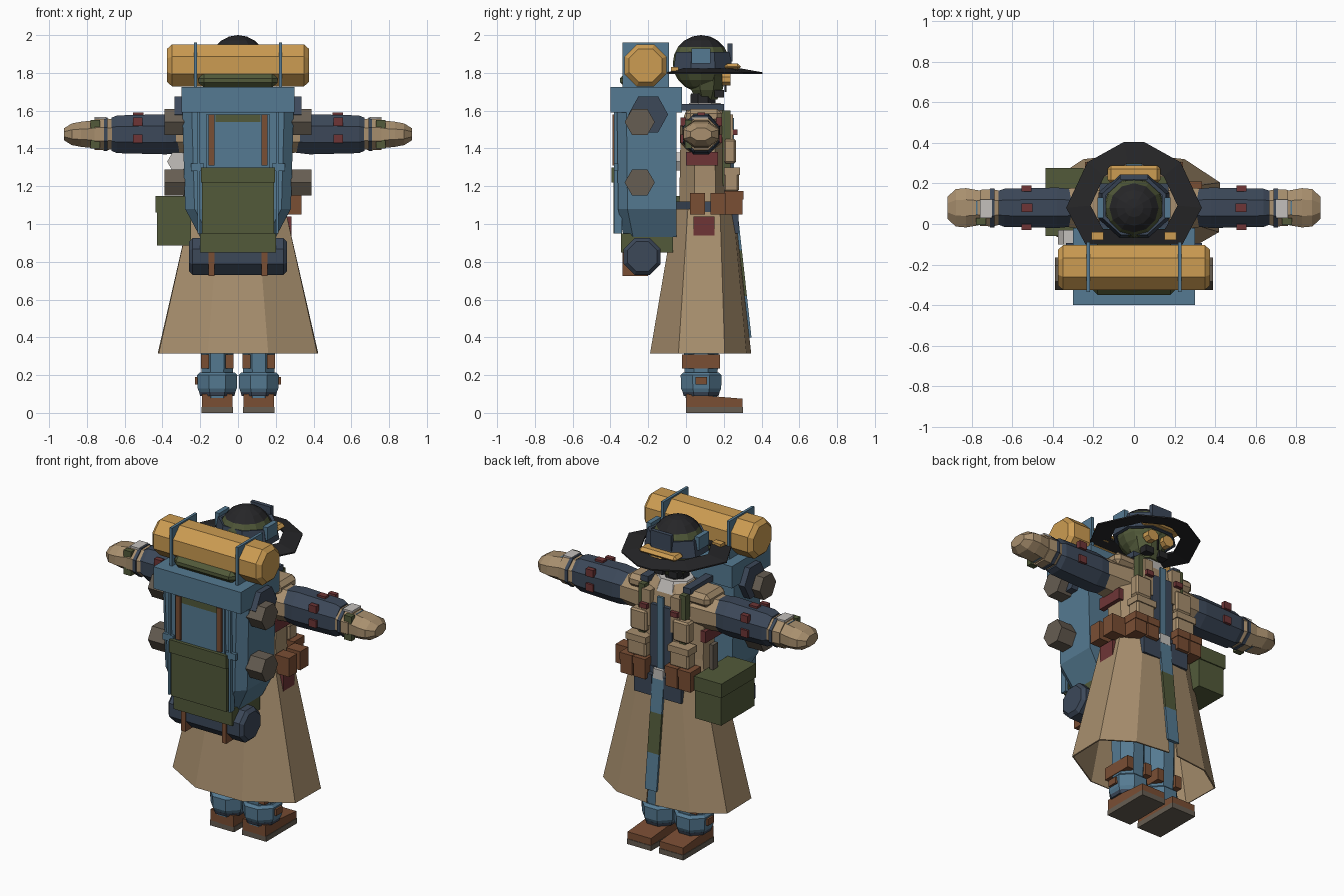
import bpy
import bmesh
from math import sin, cos, pi

cube = bpy.data.objects.get("Cube")
if cube:
    bpy.data.objects.remove(cube, do_unlink=True)


def material(name, code):
    """Flat material from a display hex colour, stored as linear values."""
    srgb = [b / 255 for b in bytes.fromhex(code)]
    colour = [((c + .055) / 1.055) ** 2.4 for c in srgb] + [1]
    mat = bpy.data.materials.new(name)
    mat.use_nodes = True
    mat.diffuse_color = colour
    mat.node_tree.nodes["Principled BSDF"].inputs["Base Color"].default_value = colour
    return mat


tan = material("tan cloth", "A88F6E")
blue = material("pack blue", "557A92")
navy = material("dark navy", "3C4859")
gold = material("bedroll gold", "CC9C52")
olive = material("olive cloth", "525A3A")
brown = material("brown leather", "7A4E34")
black = material("hat black", "262628")
taupe = material("grey taupe", "665D52")
maroon = material("maroon cloth", "6E3536")
pale = material("pale grey", "C4C0BC")


def finish(name, bm, *mats):
    bmesh.ops.recalc_face_normals(bm, faces=bm.faces)
    mesh = bpy.data.meshes.new(name)
    bm.to_mesh(mesh)
    bm.free()
    for mat in mats:
        mesh.materials.append(mat)
    obj = bpy.data.objects.new(name, mesh)
    bpy.context.collection.objects.link(obj)
    return obj


def loft(name, rings, mat, closed=True, caps=True):
    """Skin a sequence of equal-length point rings."""
    bm = bmesh.new()
    loops = [[bm.verts.new(p) for p in ring] for ring in rings]
    count = len(loops[0])
    for low, high in zip(loops, loops[1:]):
        for i in range(count if closed else count - 1):
            j = (i + 1) % count
            bm.faces.new((low[i], low[j], high[j], high[i]))
    if caps and closed:
        bm.faces.new(loops[0])
        bm.faces.new(loops[-1])
    return finish(name, bm, mat)


def tube(name, axis, centre, stations, mat, sides=8, caps=True, turn=.5):
    """Polygonal tube; each station is (position, first radius, second radius)."""
    rings = []
    for pos, ra, rb in stations:
        ring = []
        for i in range(sides):
            a = 2 * pi * (i + turn) / sides
            p = [centre[0] + ra * cos(a), centre[1] + rb * sin(a)]
            p.insert("xyz".index(axis), pos)
            ring.append(p)
        rings.append(ring)
    return loft(name, rings, mat, caps=caps)


def box(name, x, y, z, mat, bevel=0):
    """Box from (min, max) pairs."""
    rings = [[(x[0], y[0], h), (x[1], y[0], h), (x[1], y[1], h), (x[0], y[1], h)] for h in z]
    obj = loft(name, rings, mat)
    if bevel:
        mod = obj.modifiers.new("Bevel", "BEVEL")
        mod.width, mod.segments = bevel, 1
    return obj


def flip(pair, side):
    return tuple(sorted((pair[0] * side, pair[1] * side)))


def mirrored(profile):
    return profile + [(-x, y) for x, y in reversed(profile)]


# Backpack: chamfered body, lid, pockets and straps
def pack_ring(half, back, z):
    corner = [(half, -.05), (half, back + .05), (half - .05, back)]
    return [(x, y, z) for x, y in mirrored(corner)]


loft("pack_body", [pack_ring(.2, -.33, .93), pack_ring(.28, -.36, 1.08),
                   pack_ring(.295, -.365, 1.6)], blue)
box("pack_lid", (-.3, .3), (-.4, -.02), (1.59, 1.725), blue)
box("pack_top_hump", (-.21, .21), (-.35, -.1), (1.72, 1.8), olive, .03)
box("pack_panel", (-.17, .17), (-.375, -.36), (1.3, 1.58), blue)
box("pack_panel_trim", (-.12, .12), (-.38, -.36), (1.54, 1.58), olive)
box("pack_panel_inset", (-.12, .12), (-.379, -.37), (1.31, 1.54), blue)
box("pack_green_pocket", (-.19, .19), (-.385, -.34), (.95, 1.3), olive)
box("pack_green_flap", (-.195, .195), (-.395, -.36), (1.22, 1.3), olive)
box("pack_bottom_flap", (-.2, .2), (-.345, -.07), (.85, .95), olive)
for s in (-1, 1):
    box("pack_strap", flip((.125, .155), s), (-.388, -.36), (1.31, 1.58), brown)
    box("pack_buckle", flip((.18, .25), s), (-.38, -.36), (1.28, 1.32), blue)
    box("pack_rib", flip((.2, .215), s), (-.38, -.34), (.95, 1.59), blue)
    box("under_roll_strap", flip((.125, .155), s), (-.337, -.2), (.725, .91), brown)
    box("bedroll_strap", flip((.217, .234), s), (-.335, -.09), (1.7, 1.96), blue)
    box("shoulder_strap", flip((.12, .17), s), (-.05, .2), (1.6, 1.635), navy)
    box("chest_strap", flip((.12, .16), s), (.19, .235), (1.2, 1.6), olive)
    # Side rolls on the pack
    for height in (1.54, 1.22):
        tube("side_roll", "x", (-.245, height),
             [(s * .28, .08, .08), (s * .39, .08, .08)], taupe, 6, turn=0)
    tube("side_canister", "x", (-.2, 1.58),
         [(s * .25, .105, .11), (s * .335, .105, .11)], navy, 6, turn=0)
tube("bedroll", "x", (-.215, 1.84), [(-.375, .095, .095), (-.35, .12, .12),
                                    (.35, .12, .12), (.375, .095, .095)], gold)
tube("under_roll", "x", (-.232, .828), [(-.26, .085, .085), (-.24, .106, .106),
                                       (.24, .106, .106), (.26, .085, .085)], navy)
tube("round_flask", "y", (-.32, 1.33), [(-.1, .055, .055), (-.03, .055, .055)], pale, 6, turn=0)

# Satchel on the hip
box("satchel", (-.43, -.25), (-.055, .27), (.885, 1.14), olive)
box("satchel_flap", (-.437, -.25), (-.06, .277), (1.06, 1.147), olive)
box("satchel_sling", (-.29, -.265), (.1, .15), (1.12, 1.3), taupe)

# Long coat skirt, open at the front, hollow below
hem = mirrored([(.03, .345), (.25, .32), (.425, .205), (.42, -.04), (.16, -.19)])
waist = mirrored([(.015, .26), (.14, .25), (.25, .18), (.25, .01), (.1, -.06)])
skirt = loft("coat_skirt", [[(x, y, .315) for x, y in hem],
                            [(x, y, 1.08) for x, y in waist]], tan, closed=False)
skirt.modifiers.new("Thickness", "SOLIDIFY").thickness = .008


# Tabard hanging in the front opening
def tabard(name, low, high, mat):
    def row(z):
        y = .356 - (z - .315) * .11
        return [(-.04, y, z), (.04, y, z), (.04, y - .02, z), (-.04, y - .02, z)]
    loft(name, [row(low), row(high)], mat)


tabard("tabard_low", .4, .62, blue)
tabard("tabard_mid", .62, .86, olive)
tabard("tabard_top", .86, 1.08, blue)

# Coat torso
body = [(1.02, .26, .15), (1.2, .245, .145), (1.45, .25, .14), (1.57, .22, .12), (1.63, .12, .09)]
tube("coat_torso", "z", (0, .1), body, tan)
tube("belt", "z", (0, .1), [(1.06, .275, .165), (1.12, .27, .165)], navy)
tube("scarf", "z", (0, .1), [(1.57, .14, .12), (1.64, .11, .09)], pale)
tube("neck", "z", (0, .09), [(1.6, .075, .075), (1.69, .07, .07)], black)
box("vest_front", (-.075, .075), (.2, .245), (1.06, 1.5), navy)
box("vest_placket", (-.02, .02), (.24, .255), (1.06, 1.56), blue)
box("buckle", (-.035, .035), (.255, .275), (1.06, 1.12), pale)
for s in (-1, 1):
    box("lapel", flip((.07, .13), s), (.18, .25), (1.36, 1.58), tan)
    box("chest_pocket", flip((.09, .2), s), (.2, .265), (1.32, 1.45), tan, .01)
    box("lower_pocket", flip((.08, .21), s), (.2, .28), (1.17, 1.29), tan, .01)
    box("pocket_flap", flip((.075, .215), s), (.2, .287), (1.26, 1.3), tan)
    box("chest_tab", flip((.08, .13), s), (.24, .272), (1.47, 1.5), maroon)
    box("side_patch", flip((.22, .253), s), (.0, .17), (1.31, 1.38), maroon)
    box("hip_patch", flip((.2, .282), s), (.04, .15), (.94, 1.04), maroon)
    box("belt_flap", flip((.04, .16), s), (.24, .278), (.95, 1.08), navy)
    box("shoulder_cape", flip((.12, .28), s), (-.0, .19), (1.53, 1.61), tan, .025)
# Leather pouches along the belt
for x in (-.2, -.11, .11, .2):
    box("belt_pouch", (x - .04, x + .04), (.2, .3), (1.05, 1.16), brown)
    box("pouch_lid", (x - .043, x + .043), (.2, .305), (1.13, 1.175), brown)
for y in (.02, .13):
    box("side_pouch", (.24, .335), (y, y + .08), (1.05, 1.165), brown)

# Arms held straight out
for s in (-1, 1):
    def sleeve(name, stations, mat):
        tube(name, "x", (.08, 1.475), [(s * x, a, b) for x, a, b in stations], mat)
    sleeve("upper_sleeve", [(.15, .12, .12), (.36, .1, .1)], tan)
    sleeve("forearm_guard", [(.3, .1, .105), (.38, .108, .115), (.64, .102, .108),
                             (.67, .09, .095)], navy)
    sleeve("cuff", [(.64, .085, .08), (.7, .1, .092), (.76, .096, .09)], tan)
    sleeve("wrist_band", [(.69, .104, .096), (.71, .104, .096)], navy)
    sleeve("glove_cuff", [(.75, .085, .075), (.78, .09, .08)], blue)
    sleeve("hand", [(.76, .092, .08), (.83, .105, .072), (.88, .1, .062), (.92, .06, .035)], tan)
    box("wrist_plate", flip((.7, .76), s), (.03, .12), (1.555, 1.567), pale)
    box("wrist_patch", flip((.73, .78), s), (-.005, .03), (1.4, 1.55), olive)
    for x, y in ((.53, -.015), (.53, .175)):
        for z in (1.43, 1.52):
            box("arm_tab", flip((x - .025, x + .025), s), (y - .015, y + .015),
                (z, z + .045), maroon)
    box("arm_top_tab", flip((.5, .555), s), (.06, .1), (1.57, 1.59), maroon)

# Legs and boots
for s in (-1, 1):
    c = s * .11
    tube("leg", "z", (c, .08), [(.08, .085, .09), (.36, .095, .1), (1.0, .1, .1)], blue)
    tube("gaiter", "z", (c, .08), [(.1, .1, .1), (.13, .112, .115), (.2, .115, .117),
                                  (.215, .1, .1)], blue)
    tube("gaiter_hem", "z", (c, .08), [(.09, .098, .1), (.11, .104, .106)], navy)
    for x in (-.065, .065):
        box("leg_patch", (c + x - .022, c + x + .022), (-.02, .18), (.235, .31), brown)
    box("gaiter_buckle", flip((.21, .228), s), (.05, .11), (.15, .19), brown)
    boot = [[(c + x, y, z) for x in (-.08, .08)] for y, z in ((0, .03), (.3, .03))]
    top = [[(c + x, y, z) for x in (-.08, .08)] for y, z in ((0, .1), (.3, .075))]
    loft("boot", [r[0] + r[1][::-1] for r in (boot, top)], brown)
    box("boot_sole", (c - .083, c + .083), (-.0, .303), (0, .032), taupe)

# Head: domed cap with black crown and olive sides
bm = bmesh.new()
bmesh.ops.create_uvsphere(bm, u_segments=12, v_segments=10, radius=.15)
for f in bm.faces:
    f.material_index = 0 if f.calc_center_median().z > .08 else 1
bmesh.ops.translate(bm, verts=bm.verts, vec=(0, .08, 1.85))
finish("capped_head", bm, black, olive)
tube("face_mask", "z", (0, .11), [(1.66, .06, .06), (1.71, .095, .09), (1.82, .13, .12)], olive)
for s in (-1, 1):
    tube("goggle_lens", "y", (s * .055, 1.765), [(.19, .04, .035), (.235, .04, .035)], gold)
    box("mask_filter", flip((.02, .08), s), (.15, .2), (1.67, 1.71), black)
box("goggle_bar", (-.13, .13), (.2, .29), (1.815, 1.85), gold, .02)
box("chin_cord", (-.003, .003), (.205, .215), (1.7, 1.8), black)

# Hat: open crown band and wide flat brim
band = tube("hat_band", "z", (0, .09), [(1.81, .19, .17), (1.91, .17, .155)], navy, caps=False)
band.modifiers.new("Thickness", "SOLIDIFY").thickness = .02
box("hat_badge", (-.07, .07), (.22, .245), (1.86, 1.955), navy)
for s in (-1, 1):
    box("hat_side_plate", flip((.15, .18), s), (.03, .13), (1.85, 1.93), blue)
    box("hat_clip", flip((.15, .21), s), (-.08, -.04), (1.805, 1.83), gold)
outer = mirrored([(.05, .405), (.23, .305), (.335, .08), (.24, -.1)])
inner = [(x * .64, .11 + (y - .11) * .64) for x, y in outer]
loft("hat_brim", [[(x, y, z) for x, y in ring] for ring, z in
                  ((inner, 1.81), (outer, 1.795), (outer, 1.803), (inner, 1.822), (inner, 1.81))],
     black, caps=False)
